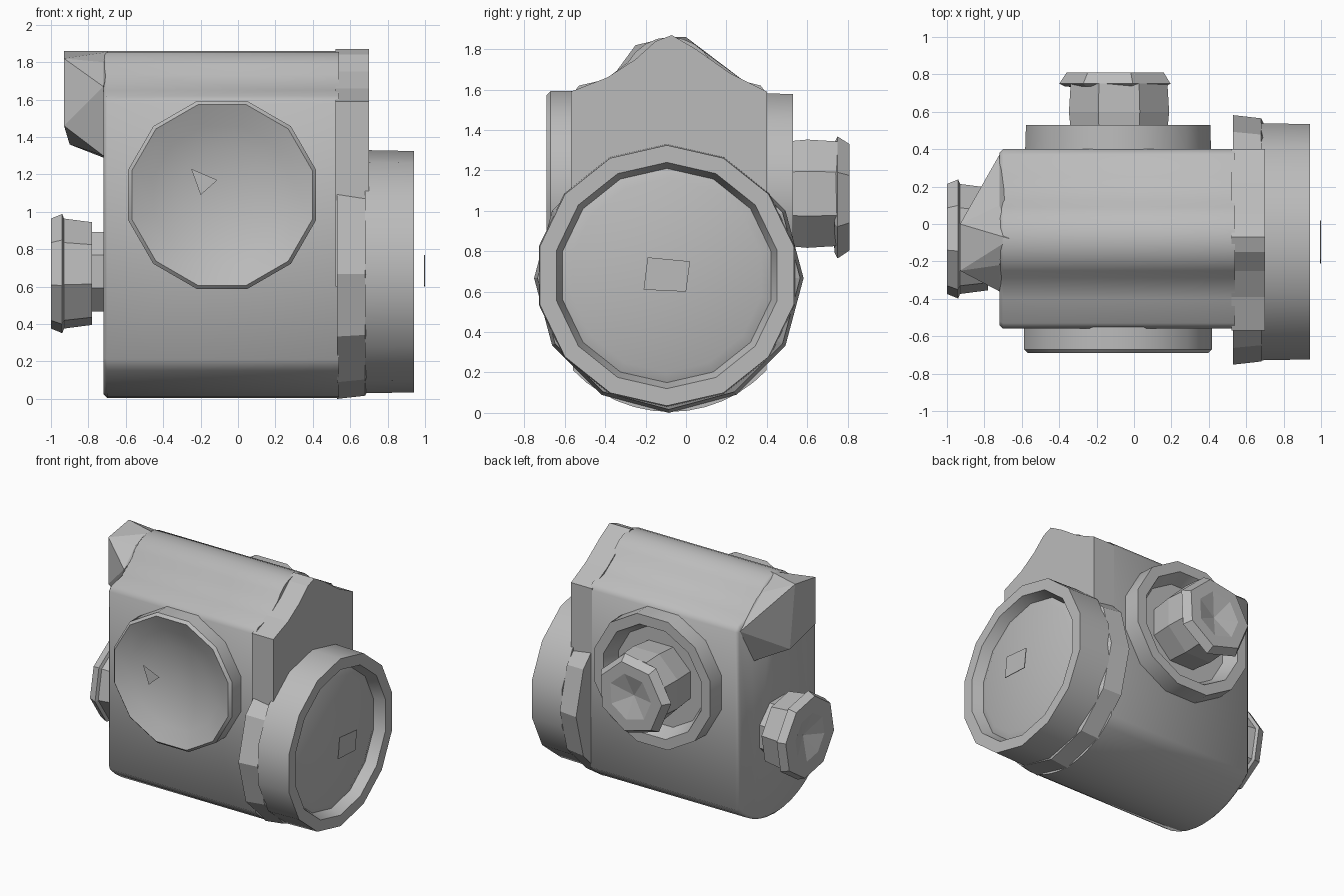
import bpy, bmesh, math

cube = bpy.data.objects.get("Cube")
if cube:
    bpy.data.objects.remove(cube)

grey = bpy.data.materials.new("casting grey")
grey.use_nodes = True
COLOR = (0.5, 0.5, 0.5, 1)
grey.diffuse_color = COLOR
grey.node_tree.nodes["Principled BSDF"].inputs["Base Color"].default_value = COLOR


def finish(bm, name, smooth=None):
    bmesh.ops.recalc_face_normals(bm, faces=bm.faces)
    mesh = bpy.data.meshes.new(name)
    bm.to_mesh(mesh)
    bm.free()
    mesh.materials.append(grey)
    ob = bpy.data.objects.new(name, mesh)
    bpy.context.collection.objects.link(ob)
    if smooth:
        bpy.ops.object.select_all(action='DESELECT')
        ob.select_set(True)
        bpy.context.view_layer.objects.active = ob
        bpy.ops.object.shade_smooth_by_angle(angle=math.radians(smooth))
    return ob


def extrude_x(name, outline, x0, x1, smooth=None, bevel=0):
    """Extrude a (y, z) outline from x0 to x1, optionally chamfering the right end."""
    bm = bmesh.new()
    face = bm.faces.new([bm.verts.new((x0, y, z)) for y, z in outline])
    new = bmesh.ops.extrude_face_region(bm, geom=[face])["geom"]
    moved = [v for v in new if isinstance(v, bmesh.types.BMVert)]
    bmesh.ops.translate(bm, verts=moved, vec=(x1 - x0, 0, 0))
    bmesh.ops.recalc_face_normals(bm, faces=bm.faces)
    if bevel:
        ends = [e for e in bm.edges if all(abs(v.co.x - x0) < 1e-5 for v in e.verts)]
        bmesh.ops.bevel(bm, geom=ends, offset=bevel, segments=1, affect='EDGES')
    return finish(bm, name, smooth)


def turned(name, axis, centre, profile, sides, turn=0, smooth=None):
    """Revolve (position, radius) pairs around the x or y axis; centre is (cross, z)."""
    bm = bmesh.new()
    rings = []
    for t, r in profile:
        ring = []
        for i in range(sides if r else 1):
            a = turn + math.tau * i / sides
            c, z = centre[0] + r * math.cos(a), centre[1] + r * math.sin(a)
            ring.append(bm.verts.new((t, c, z) if axis == 'x' else (c, t, z)))
        rings.append(ring)
    for a, b in zip(rings, rings[1:]):
        for i in range(sides):
            j = (i + 1) % sides
            corners = [a[i % len(a)], a[j % len(a)], b[j % len(b)], b[i % len(b)]]
            bm.faces.new(list(dict.fromkeys(corners)))
    return finish(bm, name, smooth)


# Body: straight sides, broad rounded belly, rounded ridge on top
MID = -0.08
belly = [(MID + 0.66 * math.sin(a), 0.665 - 0.66 * math.cos(a))
         for a in [math.radians(46.6 - 46.6 * i / 6) for i in range(13)]]
shoulder = [(-0.56, 1.58), (-0.53, 1.62), (-0.40, 1.65)]
ridge = [(MID + 0.24 * math.sin(a), 1.61 + 0.25 * math.cos(a))
         for a in [math.radians(d) for d in range(-60, 61, 15)]]
far_shoulder = [(0.25, 1.65), (0.37, 1.62), (0.40, 1.58)]
extrude_x("body", belly + shoulder + ridge + far_shoulder, -0.72, 0.54, 50, 0.02)

# End plate with a pointed top
plate = [(-0.57, 0.6), (-0.57, 1.59), (-0.39, 1.66), (-0.25, 1.75), (-0.15, 1.84),
         (-0.07, 1.87), (0.05, 1.80), (0.22, 1.68), (0.40, 1.59), (0.40, 0.6)]
extrude_x("end_plate", plate, 0.52, 0.70)

# Large round port on the left end, with a shallow sunken disc
turned("left_flange", 'x', (-0.085, 0.667),
       [(0.53, 0), (0.53, 0.667), (0.68, 0.65), (0.70, 0.61), (0.70, 0)], 12)
turned("left_port", 'x', (-0.095, 0.68),
       [(0.68, 0), (0.68, 0.65), (0.94, 0.645), (0.94, 0.56), (0.86, 0.53),
        (0.88, 0.48), (0.88, 0)], 14, math.pi / 2, 30)

# Front and back round ports, joined to the body sides
turned("front_port", 'y', (-0.085, 1.09),
       [(-0.54, 0), (-0.54, 0.52), (-0.67, 0.52), (-0.69, 0.50),
        (-0.64, 0.38), (-0.60, 0.25), (-0.57, 0)], 12, math.pi / 12, 35)
turned("back_port", 'y', (-0.085, 1.085),
       [(0.38, 0), (0.38, 0.515), (0.53, 0.51), (0.53, 0.43), (0.42, 0.38), (0.42, 0)],
       12, math.pi / 12, 32)

# Back spindle and its hollow cap
turned("back_spindle", 'y', (-0.08, 1.085),
       [(0.40, 0), (0.40, 0.27), (0.60, 0.29), (0.75, 0.28), (0.75, 0)], 8, math.pi / 8)
turned("back_cap", 'y', (-0.09, 1.07),
       [(0.72, 0), (0.735, 0.28), (0.75, 0.31), (0.81, 0.27), (0.81, 0.18), (0.76, 0)],
       7, 0.4)

# Upper right nose: the ridge carried outward and tapering to a narrow end
bm = bmesh.new()
for p in [(-0.93, -0.25, 1.82), (-0.93, 0.0, 1.86), (-0.93, -0.25, 1.46),
          (-0.90, 0.02, 1.36), (-0.72, 0.37, 1.58), (-0.72, -0.36, 1.67),
          (-0.72, 0.20, 1.29), (-0.72, -0.25, 1.30), (-0.66, -0.08, 1.86),
          (-0.72, 0.10, 1.78), (-0.72, -0.22, 1.80)]:
    bm.verts.new(p)
bmesh.ops.convex_hull(bm, input=bm.verts)
finish(bm, "right_nose")

# Right knob: neck, then a nut with a flared hollow tip
turned("right_knob_neck", 'x', (MID, 0.68),
       [(-0.70, 0), (-0.70, 0.23), (-0.80, 0.23), (-0.80, 0)], 8, math.pi / 8)
turned("right_knob", 'x', (MID, 0.67),
       [(-0.78, 0), (-0.78, 0.28), (-0.93, 0.30), (-0.94, 0.325), (-1.0, 0.30),
        (-1.0, 0.18), (-0.94, 0)], 8, 0.2)

# Small loose indicator plates in front of the ports
extrude_x("left_indicator", [(-0.21, 0.61), (-0.19, 0.77), (0.02, 0.75), (0.0, 0.60)],
          0.995, 1.0)
bm = bmesh.new()
bm.faces.new([bm.verts.new(p) for p in
              [(-0.25, -0.8, 1.23), (-0.20, -0.8, 1.09), (-0.11, -0.8, 1.17)]])
finish(bm, "front_indicator")
